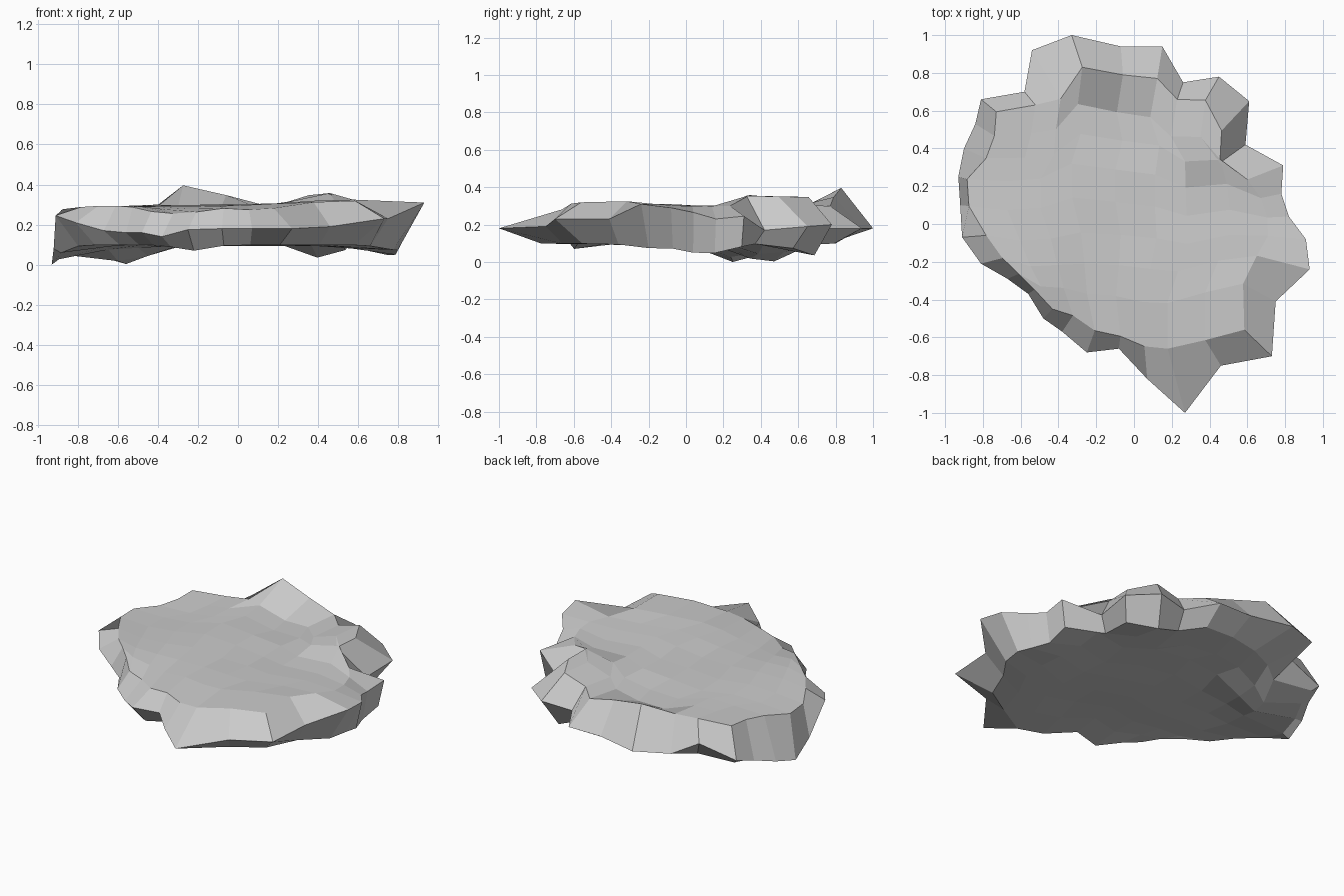
import bpy, bmesh, random
from math import exp, hypot
from mathutils import Vector

if "Cube" in bpy.data.objects:
    bpy.data.objects.remove(bpy.data.objects["Cube"])

random.seed(4)

# jagged rim of the slab, clockwise from the back: x, y, z, inset of upper ring
RIM = [(-.33, 1, .2, .83), (-.07, .94, .2, .84), (.15, .94, .2, .82), (.26, .75, .2, .88),
       (.45, .78, .22, .84), (.61, .65, .21, .76), (.59, .42, .19, .77), (.79, .31, .265, .76),
       (.78, .16, .25, .86), (.82, .04, .285, .86), (.91, -.08, .31, .78), (.93, -.24, .33, .7),
       (.75, -.41, .25, .77), (.73, -.70, .25, .8), (.46, -.75, .21, .82), (.27, -1, .2, .66),
       (.07, -.82, .2, .79), (-.08, -.66, .2, .9), (-.25, -.68, .195, .83), (-.38, -.57, .16, .85),
       (-.48, -.5, .18, .9), (-.56, -.37, .18, .94), (-.67, -.29, .19, .91), (-.81, -.21, .23, .86),
       (-.91, -.07, .265, .86), (-.92, .1, .1, .95), (-.93, .25, .02, .95), (-.9, .4, .06, .87),
       (-.84, .53, .1, .88), (-.81, .66, .14, .9), (-.58, .7, .2, .9), (-.54, .92, .21, .72)]

# bumps on the two faces: x, y, height, radius
TOP_BUMPS = [(.5, -.4, .033, .3), (-.35, -.58, -.05, .22), (-.27, .83, .10, .12),
             (-.04, .79, .05, .1), (.41, .6, .065, .13), (.42, .37, .07, .13),
             (-.85, .25, -.025, .3), (-.1, .53, -.03, .15), (.1, -.68, -.025, .15)]
LOW_BUMPS = [(-.58, .44, -.10, .17), (-.9, .25, -.07, .2), (.46, .69, -.08, .13),
             (.76, .1, -.055, .18), (-.25, -.6, -.03, .12), (.7, -.2, -.03, .12)]
TOP_Z, LOW_Z = .316, .118


def height(x, y, base, bumps):
    return base + sum(h * exp(-((x - a) ** 2 + (y - b) ** 2) / (r * r))
                      for a, b, h, r in bumps)


def inner_ring(upper):
    """Ring of points just inside the rim, on the upper or lower face."""
    ring = []
    for x, y, z, inset in RIM:
        r = hypot(x, y)
        if upper:
            s, base, bumps = inset, TOP_Z, TOP_BUMPS
        else:
            s = .96 if z < .15 or (x > .75 and y > 0) else min(.88, .80 / r)
            base, bumps = LOW_Z, LOW_BUMPS
        px, py = x * s, y * s
        ring.append(Vector((px, py, height(px, py, base, bumps))))
    return ring


def cap(bm, ring_verts, base, bumps):
    """Fill a 32-sided ring with an 8 x 8 grid blended from its four sides."""
    n = 8
    at = lambda i: ring_verts[i % 32]
    back = [at(29 + i) for i in range(9)]
    right = [at(5 + i) for i in range(9)]
    front = [at(21 - i) for i in range(9)]
    left = [at(29 - i) for i in range(9)]
    grid = {}
    for i in range(n + 1):
        for j in range(n + 1):
            if j == 0:
                grid[i, j] = back[i]
            elif j == n:
                grid[i, j] = front[i]
            elif i == 0:
                grid[i, j] = left[j]
            elif i == n:
                grid[i, j] = right[j]
            else:
                u, v = i / n, j / n
                p = (back[i].co * (1 - v) + front[i].co * v
                     + left[j].co * (1 - u) + right[j].co * u
                     - back[0].co * (1 - u) * (1 - v) - back[n].co * u * (1 - v)
                     - front[0].co * (1 - u) * v - front[n].co * u * v)
                p.z = height(p.x, p.y, base, bumps) + random.uniform(-.005, .005)
                grid[i, j] = bm.verts.new(p)
    for i in range(n):
        for j in range(n):
            bm.faces.new((grid[i, j], grid[i, j + 1], grid[i + 1, j + 1], grid[i + 1, j]))


# rock slab: lower face, jagged rim, upper face
bm = bmesh.new()
low = [bm.verts.new(p) for p in inner_ring(False)]
rim = [bm.verts.new(p[:3]) for p in RIM]
top = [bm.verts.new(p) for p in inner_ring(True)]
for a, b in ((low, rim), (rim, top)):
    for i in range(32):
        k = (i + 1) % 32
        bm.faces.new((a[i], a[k], b[k], b[i]))
cap(bm, top, TOP_Z, TOP_BUMPS)
cap(bm, low, LOW_Z, LOW_BUMPS)
bmesh.ops.recalc_face_normals(bm, faces=bm.faces)

# stand the slab on the ground
lowest = min(v.co.z for v in bm.verts)
bmesh.ops.translate(bm, verts=bm.verts, vec=(0, 0, -lowest))

mesh = bpy.data.meshes.new("rock_slab")
bm.to_mesh(mesh)
bm.free()
slab = bpy.data.objects.new("rock_slab", mesh)
bpy.context.collection.objects.link(slab)
